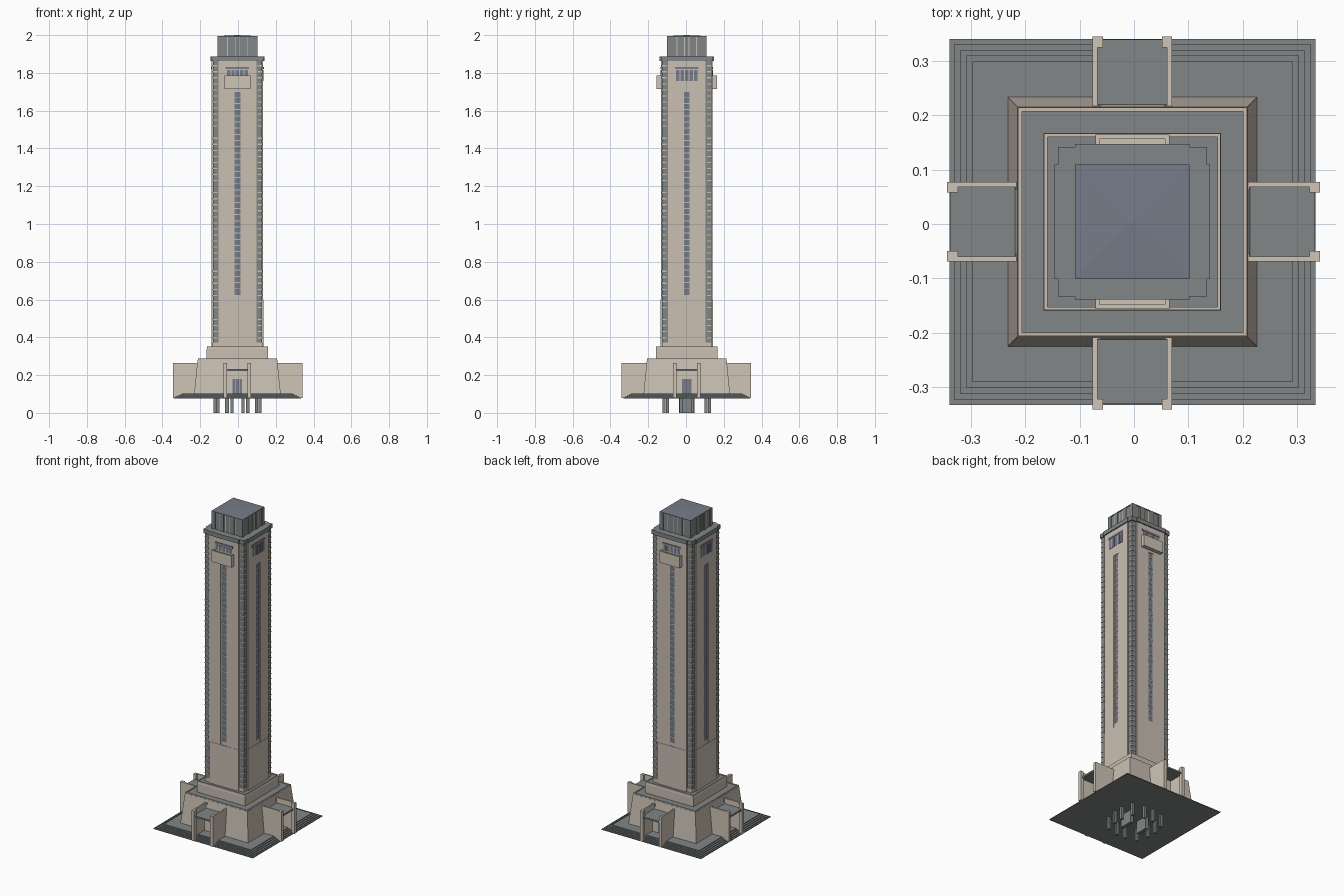
import bpy, bmesh
from mathutils import Matrix, Vector

if "Cube" in bpy.data.objects:
    bpy.data.objects.remove(bpy.data.objects["Cube"])

OFF = Vector((-0.003, 0.004, 0))   # tower axis offset from the bounding centre


def material(name, col):
    m = bpy.data.materials.new(name)
    m.diffuse_color = (*col, 1)
    m.use_nodes = True
    m.node_tree.nodes["Principled BSDF"].inputs["Base Color"].default_value = m.diffuse_color
    return m


STONE = material("warm_stone", (0.59, 0.52, 0.45))
PALE = material("pale_stone", (0.62, 0.56, 0.47))
GREY = material("grey_slate", (0.22, 0.24, 0.24))
GLASS = material("blue_grey_glass", (0.18, 0.20, 0.25))


class Part:
    """Collects boxes and prisms into one flat-shaded object."""

    def __init__(self, name, mat):
        self.name, self.mat, self.bm = name, mat, bmesh.new()

    def box(self, u0, u1, d0, d1, z0, z1, k=0):
        """u = sideways, d = outward from the axis, k = quarter turns from the front."""
        rot = Matrix.Rotation(k * 1.5707963, 4, 'Z')
        size = Matrix.Diagonal((u1 - u0, d1 - d0, z1 - z0, 1))
        pos = Matrix.Translation(((u0 + u1) / 2, -(d0 + d1) / 2, (z0 + z1) / 2))
        bmesh.ops.create_cube(self.bm, size=1, matrix=rot @ pos @ size)

    def square(self, h, z0, z1, top=None):
        """Square block with half width h, tapering to top."""
        res = bmesh.ops.create_cube(self.bm, size=2)
        top = h if top is None else top
        for v in res["verts"]:
            up = v.co.z > 0
            s = top if up else h
            v.co = Vector((v.co.x * s, v.co.y * s, z1 if up else z0))

    def rim(self, outer, inner, z0, z1):
        for k in range(4):
            self.box(-outer, inner, inner, outer, z0, z1, k)

    def done(self):
        me = bpy.data.meshes.new(self.name)
        bmesh.ops.translate(self.bm, verts=self.bm.verts, vec=OFF)
        self.bm.to_mesh(me)
        self.bm.free()
        me.materials.append(self.mat)
        ob = bpy.data.objects.new(self.name, me)
        bpy.context.collection.objects.link(ob)


# posts and slabs under the platform
p = Part("foundation_posts", GREY)
for k in range(4):
    for u, d in ((-0.03, 0.12), (0.03, 0.12), (0.102, 0.102)):
        p.box(u - 0.008, u + 0.008, d - 0.008, d + 0.008, 0, 0.08, k)
for s in (-1, 1):
    p.box(s * 0.055 - 0.01, s * 0.055 + 0.01, -0.04, 0.04, 0, 0.08)
p.done()

# stepped platform
p = Part("stepped_platform", GREY)
for i, h in enumerate((0.336, 0.327, 0.316, 0.305, 0.294)):
    p.square(h, 0.077, 0.082 + i * 0.005)
p.done()

# battered base with parapet, then the upper tier
p = Part("base_block", STONE)
p.square(0.229, 0.10, 0.281, 0.211)
p.rim(0.210, 0.203, 0.28, 0.288)
p.done()
p = Part("base_tier", STONE)
p.square(0.163, 0.282, 0.338)
p.square(0.163, 0.338, 0.345, 0.160)
p.rim(0.162, 0.156, 0.338, 0.352)
p.done()
p = Part("terrace_roofs", GREY)
p.square(0.204, 0.279, 0.284)
p.square(0.157, 0.34, 0.348)
p.done()

# entrance portals on four sides
fins = Part("portal_walls", PALE)
roof = Part("portal_roofs", GREY)
door = Part("portal_doors", GLASS)
lintel = Part("portal_back_walls", PALE)
for k in range(4):
    out = 0.345 if k < 2 else 0.340
    for s in (-1, 1):
        def span(a, b):
            return sorted((s * a, s * b))
        fins.box(*span(0.064, 0.073), 0.20, out, 0.08, 0.265, k)
        fins.box(*span(0.054, 0.073), out - 0.02, out, 0.08, 0.265, k)
        fins.box(*span(0.058, 0.073), 0.20, 0.215, 0.08, 0.265, k)
    roof.box(-0.066, 0.066, 0.20, 0.335, 0.222, 0.232, k)
    lintel.box(-0.066, 0.066, 0.20, 0.232, 0.09, 0.225, k)
    door.box(-0.025, 0.025, 0.23, 0.235, 0.10, 0.18, k)
    for u in (-0.009, 0.009):
        lintel.box(u - 0.001, u + 0.001, 0.232, 0.237, 0.10, 0.18, k)
for part in (fins, roof, door, lintel):
    part.done()

# shaft core, showing at the four corners
p = Part("shaft_core", GREY)
p.square(0.1305, 0.345, 1.867)
p.done()

# stone bands at the corners
p = Part("corner_bands", STONE)
for k in range(4):
    p.box(0.10, 0.132, 0.10, 0.132, 0.345, 0.372, k)
    for i in range(46):
        z = 0.395 + i * 0.032
        if i not in (4, 12, 25, 34):
            p.box(0.106, 0.1325, 0.106, 0.1325, z, z + 0.006, k)
p.done()

# stone face panels, split by the tall window slot
panel = Part("face_panels", STONE)
win = Part("tall_windows", GLASS)
bars = Part("window_bars", STONE)
for k in range(4):
    panel.box(-0.1, 0.1, 0.12, 0.138, 0.345, 0.60, k)
    panel.box(-0.1, -0.021, 0.12, 0.1365, 0.60, 1.866, k)
    panel.box(0.021, 0.1, 0.12, 0.1365, 0.60, 1.866, k)
    panel.box(-0.021, 0.021, 0.12, 0.1365, 1.70, 1.866, k)
    win.box(-0.015, 0.015, 0.125, 0.1325, 0.62, 1.70, k)
    for s in (-0.0185, 0.0185):
        bars.box(s - 0.003, s + 0.003, 0.125, 0.134, 0.60, 1.70, k)
    bars.box(-0.021, 0.021, 0.125, 0.134, 0.60, 0.625, k)
    for i in range(1, 33):
        z = 0.622 + i * 0.0327
        bars.box(-0.015, 0.015, 0.125, 0.134, z, z + 0.005, k)
    # belfry openings near the top
    z0 = 1.757 if k % 2 else 1.785
    for i in range(-2, 3):
        u = i * 0.0235
        win.box(u - 0.009, u + 0.009, 0.134, 0.1385, z0, 1.814, k)
    win.box(-0.062, 0.062, 0.134, 0.1395, 1.820, 1.832, k)
for part in (panel, win, bars):
    part.done()

# balconies on front and back only
p = Part("balconies", PALE)
for k in (0, 2):
    p.box(-0.068, 0.068, 0.13, 0.138, 1.715, 1.725, k)
    p.box(-0.068, 0.068, 0.13, 0.160, 1.715, 1.730, k)
    p.box(-0.068, 0.068, 0.152, 0.160, 1.715, 1.785, k)
    for u in (-0.064, 0.064):
        p.box(u - 0.004, u + 0.004, 0.13, 0.160, 1.715, 1.785, k)
p.done()

# notched cornice
p = Part("cornice", GREY)
p.square(0.137, 1.863, 1.888)
for k in range(4):
    p.box(-0.105, 0.105, 0.13, 0.143, 1.863, 1.888, k)
p.done()

# crown block with pilasters and a very shallow roof
p = Part("crown", GREY)
p.square(0.101, 1.887, 1.994)
for k in range(4):
    for u in (-0.093, -0.035, 0.035, 0.093):
        p.box(u - 0.012, u + 0.012, 0.09, 0.105, 1.887, 1.992, k)
p.done()
p = Part("crown_strips", STONE)
for k in range(4):
    for u in (-0.052, -0.012, 0.012, 0.052):
        p.box(u - 0.002, u + 0.002, 0.098, 0.103, 1.89, 1.99, k)
p.done()
p = Part("crown_roof", GLASS)
p.square(0.105, 1.990, 1.995)
p.square(0.105, 1.995, 2.0, 0.002)
p.done()
